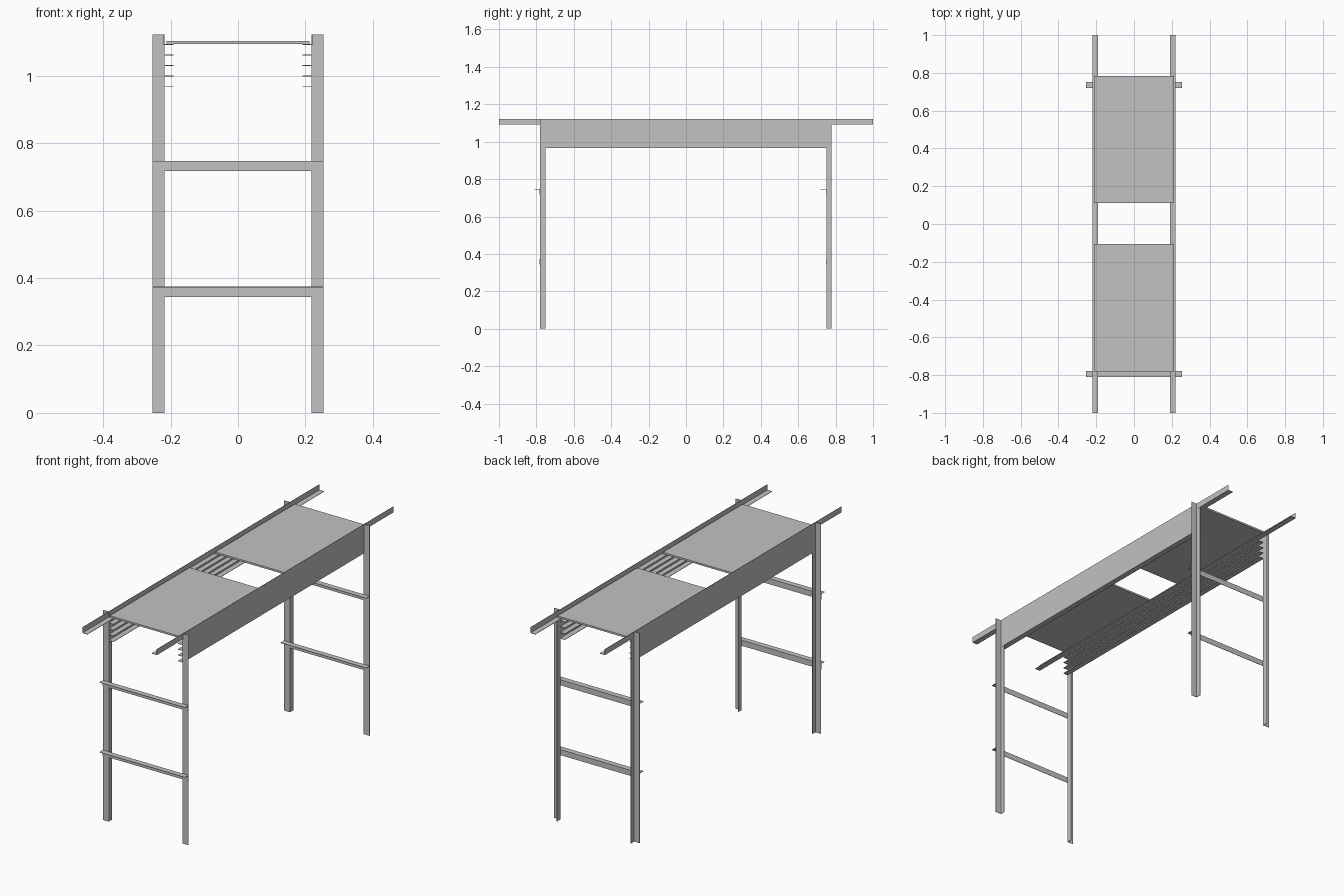
import bpy

if "Cube" in bpy.data.objects:
    bpy.data.objects.remove(bpy.data.objects["Cube"], do_unlink=True)

# One plain grey metal
grey = bpy.data.materials.new("grey metal")
grey.use_nodes = True
COLOUR = (0.54, 0.54, 0.54, 1)
grey.diffuse_color = COLOUR
grey.node_tree.nodes["Principled BSDF"].inputs["Base Color"].default_value = COLOUR

T = 0.002          # sheet thickness
W = 0.03           # flange width
TOP = 1.122
FRONT, BACK = -0.78, 0.75   # front faces of the two leg frames
INNER, OUTER = 0.22, 0.253  # leg flange limits in x


def extrude(name, profile, axis, start, end):
    """Prism from a closed 2D profile in the two axes that remain."""
    n = len(profile)

    def point(p, d):
        co = list(p)
        co.insert(axis, d)
        return co

    verts = [point(p, d) for d in (start, end) for p in profile]
    faces = [(i, (i + 1) % n, n + (i + 1) % n, n + i) for i in range(n)]
    faces += [tuple(reversed(range(n))), tuple(range(n, 2 * n))]
    mesh = bpy.data.meshes.new(name)
    mesh.from_pydata(verts, [], faces)
    mesh.materials.append(grey)
    obj = bpy.data.objects.new(name, mesh)
    bpy.context.collection.objects.link(obj)
    # Make the face directions consistent
    bpy.context.view_layer.objects.active = obj
    obj.select_set(True)
    bpy.ops.object.mode_set(mode='EDIT')
    bpy.ops.mesh.select_all(action='SELECT')
    bpy.ops.mesh.normals_make_consistent(inside=False)
    bpy.ops.object.mode_set(mode='OBJECT')
    obj.select_set(False)
    return obj


def angle(a, b, da, db):
    """L profile with its outer corner at (a, b), legs running da and db."""
    ta = T if da > 0 else -T
    tb = T if db > 0 else -T
    return [(a, b), (a + da, b), (a + da, b + tb),
            (a + ta, b + tb), (a + ta, b + db), (a, b + db)]


for side, label in ((1, "left"), (-1, "right")):
    # Angle legs: one flange faces front, the other runs back on the inside
    for y, end in ((FRONT, "front"), (BACK, "back")):
        extrude(f"{end}_{label}_leg",
                angle(side * (INNER - T), y, side * (OUTER - INNER + T), 0.028),
                2, 0, TOP)

    # Long top rail and the stack of runners beneath it
    pitch = (TOP - 0.967) / 5
    for i in range(5):
        z = TOP - (i + 1) * pitch
        profile = angle(side * (INNER + T / 4), z, -side * W, pitch)
        if i == 0:
            extrude(f"{label}_top_rail", profile, 1, -1, 1)
        else:
            extrude(f"{label}_runner_{i}", profile, 1, FRONT, BACK)

# Cross rungs: flat ledge pointing forward with a lip hanging down
for y, end in ((FRONT, "front"), (BACK, "back")):
    for z, level in ((0.374, "lower"), (0.747, "upper")):
        extrude(f"{end}_{level}_rung", angle(y, z, -W, -W), 0, -OUTER, OUTER)

# Two shelf plates resting on the rails
shelf_z = TOP - pitch * 5 / 5 + T
for y0, y1, end in ((-0.78, -0.107, "front"), (0.11, 0.783, "back")):
    extrude(f"{end}_shelf_plate",
            [(-0.212, y0), (0.212, y0), (0.212, y1), (-0.212, y1)],
            2, shelf_z, shelf_z + 0.0095)
